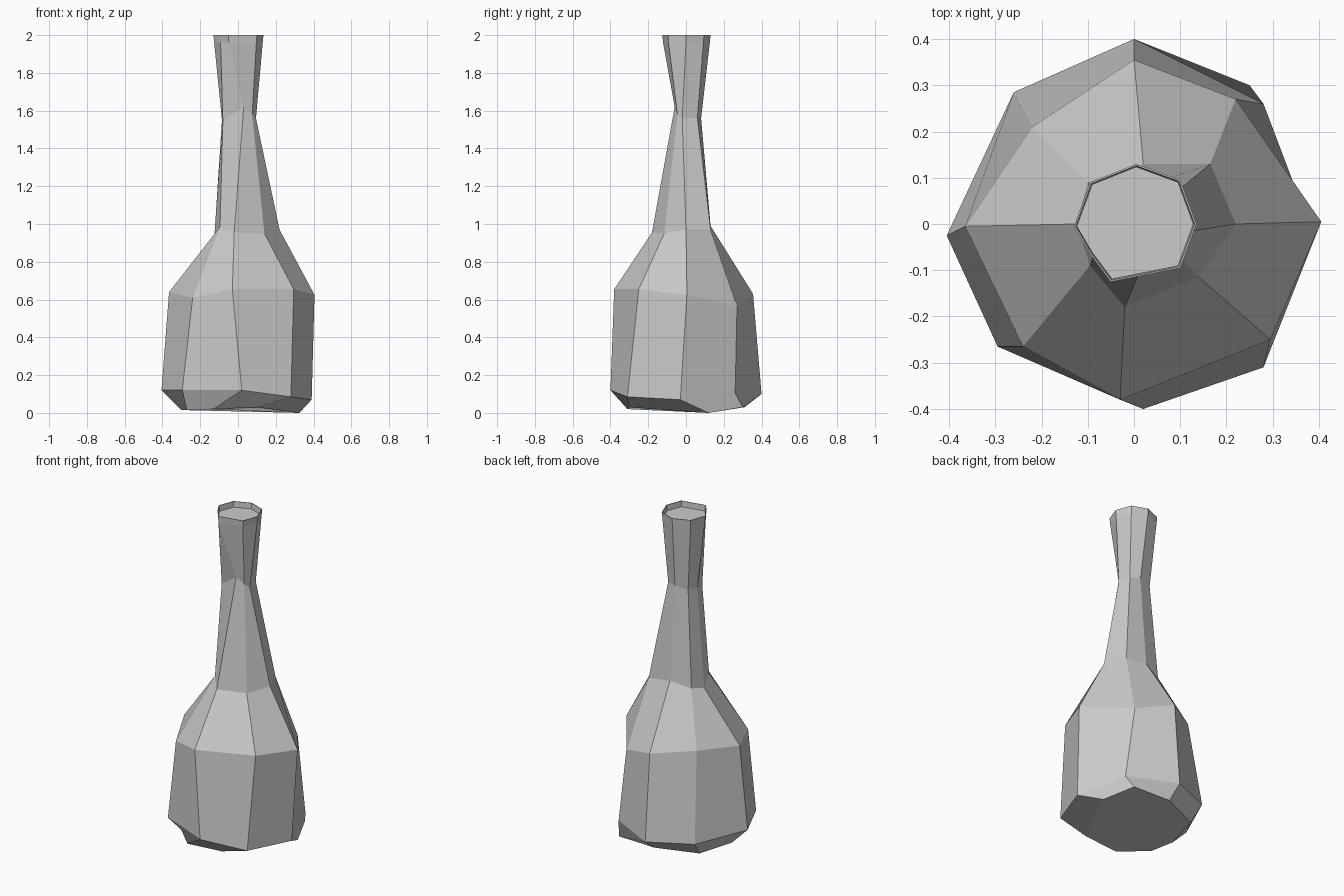
import bpy, bmesh

# Hand-shaped eight-sided cross-sections, counter-clockwise from the left (-x)
base = [(-.30, -.02, .015), (-.27, -.17, .015), (-.13, -.31, .02), (.10, -.30, .03),
        (.325, .12, .0), (.25, .30, .03), (0, .31, .03), (-.24, .21, .02)]
belly = [(-.405, -.025, .12), (-.295, -.265, .12), (.02, -.40, .12), (.28, -.31, .085),
         (.39, -.03, .07), (.28, .26, .105), (0, .40, .10), (-.26, .285, .11)]
shoulder = [(-.365, -.005, .64), (-.24, -.265, .61), (-.03, -.38, .655), (.295, -.25, .655),
            (.405, .005, .625), (.22, .27, .565), (0, .355, .63), (-.22, .21, .65)]
collar = [(-.125, 0, .935), (-.095, -.09, .985), (-.02, -.18, .955), (.14, -.115, .95),
          (.22, 0, .97), (.165, .13, .97), (.02, .13, .99), (-.10, .09, .96)]
neck = [(-.085, .01, 1.55), (-.08, -.045, 1.545), (.03, -.06, 1.62), (.075, -.045, 1.58),
        (.095, -.02, 1.56), (.08, .06, 1.56), (.02, .08, 1.56), (-.06, .065, 1.55)]
mouth = [(-.13, -.005), (-.095, -.065), (-.05, -.125), (.10, -.095),
         (.135, 0), (.10, .095), (.005, .13), (-.095, .09)]


def mouth_ring(scale, z):
    return [(x * scale, y * scale, z) for x, y in mouth]


def loft(name, rings, cap_start=False, cap_end=False):
    bm = bmesh.new()
    loops = [[bm.verts.new(p) for p in ring] for ring in rings]
    for a, b in zip(loops, loops[1:]):
        for i in range(len(a)):
            j = (i + 1) % len(a)
            bm.faces.new((a[i], a[j], b[j], b[i]))
    if cap_start:
        bm.faces.new(loops[0][::-1])
    if cap_end:
        bm.faces.new(loops[-1])
    mesh = bpy.data.meshes.new(name)
    bm.to_mesh(mesh)
    bm.free()
    obj = bpy.data.objects.new(name, mesh)
    bpy.context.collection.objects.link(obj)
    return obj


# Complete bottle: body, neck, flared lip and the shallow recess in the mouth
loft("bottle", [base, belly, shoulder, collar, neck,
                mouth_ring(.97, 1.96), mouth_ring(1, 2.0),
                mouth_ring(.97, 2.0), mouth_ring(.95, 1.965)],
     cap_start=True, cap_end=True)
